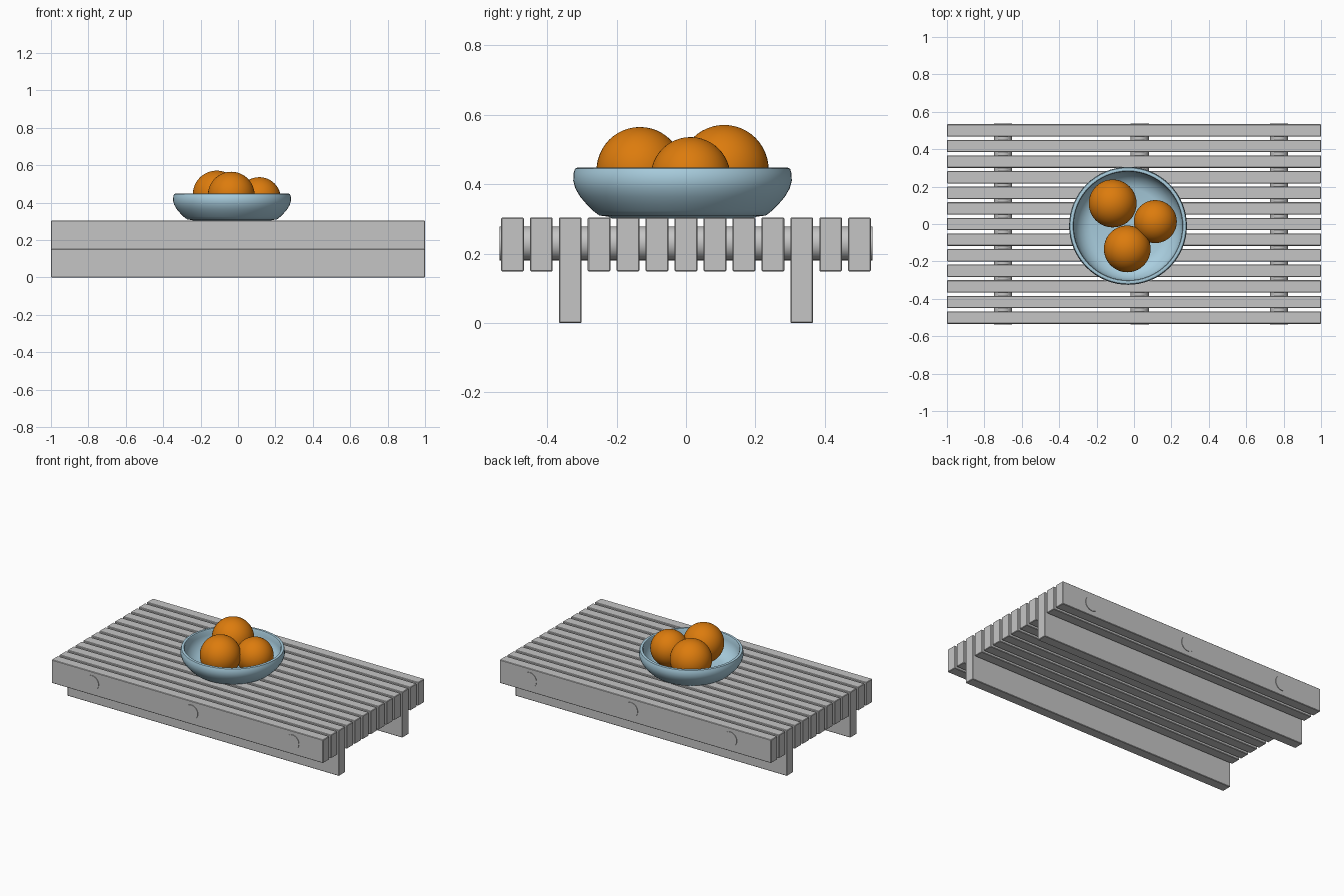
import bpy, bmesh, math
from mathutils import Matrix

if "Cube" in bpy.data.objects:
    bpy.data.objects.remove(bpy.data.objects["Cube"])


def material(name, rgb):
    m = bpy.data.materials.new(name)
    m.diffuse_color = (*rgb, 1)
    m.use_nodes = True
    m.node_tree.nodes["Principled BSDF"].inputs["Base Color"].default_value = m.diffuse_color
    return m


GREY = material("grey wood", (0.56, 0.56, 0.56))
BLUE = material("pale blue ceramic", (0.40, 0.62, 0.74))
ORANGE = material("orange peel", (0.72, 0.20, 0.004))


def finish(bm, name, mat, smooth=False):
    bmesh.ops.recalc_face_normals(bm, faces=bm.faces)
    me = bpy.data.meshes.new(name)
    bm.to_mesh(me)
    bm.free()
    me.materials.append(mat)
    ob = bpy.data.objects.new(name, me)
    bpy.context.collection.objects.link(ob)
    if smooth:
        bpy.ops.object.select_all(action='DESELECT')
        ob.select_set(True)
        bpy.context.view_layer.objects.active = ob
        bpy.ops.object.shade_smooth_by_angle(angle=math.radians(40))
    return ob


def box(name, size, loc):
    bm = bmesh.new()
    bmesh.ops.create_cube(bm, size=1, matrix=Matrix.Translation(loc) @ Matrix.Diagonal((*size, 1)))
    ob = finish(bm, name, GREY)
    bev = ob.modifiers.new("soft edges", 'BEVEL')
    bev.width = 0.003
    bev.segments = 1


# Slats: 13 boards, two of them reach the ground as legs
TOP, UNDER = 0.304, 0.149
for i in range(13):
    leg = i in (2, 10)
    low = 0 if leg else UNDER
    box("leg_board" if leg else "slat", (2, 0.066, TOP - low),
        (0, (i - 6) * 0.0834, (TOP + low) / 2))

# Dowels running through all the slats
for x in (-0.70, 0.03, 0.775):
    bm = bmesh.new()
    bmesh.ops.create_cone(bm, cap_ends=True, segments=32, radius1=0.049, radius2=0.049, depth=1.074,
                          matrix=Matrix.Translation((x, 0, 0.23)) @ Matrix.Rotation(math.pi / 2, 4, 'X'))
    finish(bm, "dowel", GREY, True)

# Bowl: lathed profile from outer base, over the rim, to inner floor
profile = [(0, 0.302), (0.205, 0.302), (0.215, 0.307), (0.24, 0.310), (0.257, 0.323), (0.277, 0.343),
           (0.295, 0.364), (0.309, 0.388), (0.315, 0.410), (0.314, 0.432), (0.310, 0.445),
           (0.303, 0.448), (0.294, 0.446), (0.290, 0.438), (0.290, 0.410), (0.279, 0.375),
           (0.258, 0.347), (0.232, 0.327), (0.20, 0.317), (0, 0.315)]
bm = bmesh.new()
verts = [bm.verts.new((r, 0, z)) for r, z in profile]
edges = [bm.edges.new(p) for p in zip(verts, verts[1:])]
bmesh.ops.spin(bm, geom=verts + edges, cent=(0, 0, 0), axis=(0, 0, 1),
               angle=2 * math.pi, steps=64, use_duplicate=False)
bmesh.ops.remove_doubles(bm, verts=bm.verts, dist=1e-5)
bmesh.ops.translate(bm, verts=bm.verts, vec=(-0.032, -0.01, 0))
finish(bm, "bowl", BLUE, True)

# Three oranges resting in the bowl
for x, y, z, r in ((-0.114, 0.110, 0.443, 0.128), (0.114, 0.013, 0.421, 0.115), (-0.036, -0.133, 0.440, 0.125)):
    bm = bmesh.new()
    bmesh.ops.create_uvsphere(bm, u_segments=40, v_segments=24, radius=r, matrix=Matrix.Translation((x, y, z)))
    finish(bm, "orange_fruit", ORANGE, True)
